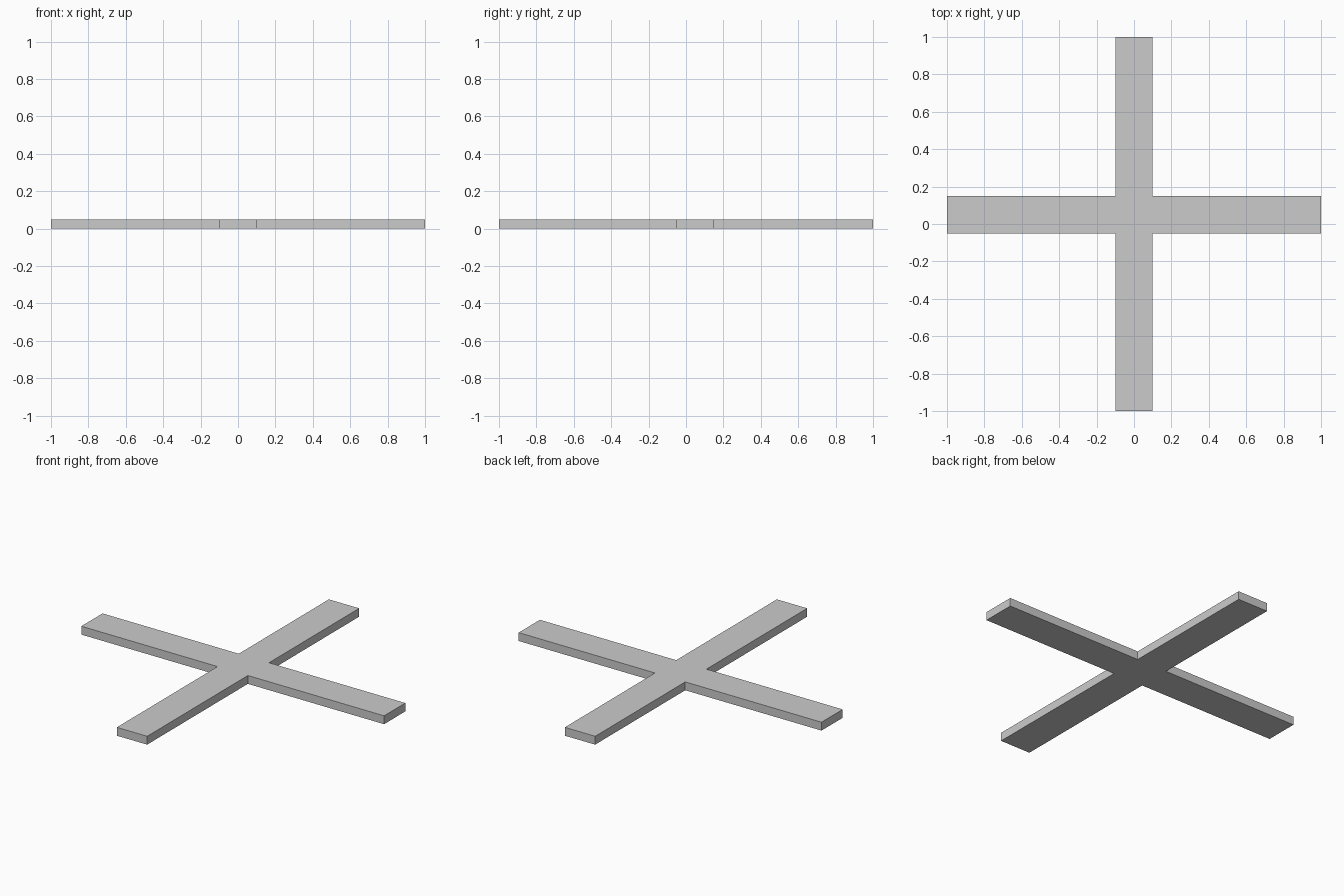
import bpy
import bmesh

if "Cube" in bpy.data.objects:
    bpy.data.objects.remove(bpy.data.objects["Cube"])

HALF_LENGTH = 1.0
HALF_WIDTH = 0.10
THICKNESS = 0.05
BAR_FRONT, BAR_BACK = -0.05, 0.15   # cross bar sits slightly behind centre

# Cross outline: right half, then mirrored to the left
right = [(HALF_WIDTH, -HALF_LENGTH), (HALF_WIDTH, BAR_FRONT),
         (HALF_LENGTH, BAR_FRONT), (HALF_LENGTH, BAR_BACK),
         (HALF_WIDTH, BAR_BACK), (HALF_WIDTH, HALF_LENGTH)]
outline = right + [(-x, y) for x, y in reversed(right)]

# Flat cross plate, extruded upwards from the ground
bm = bmesh.new()
base = bm.faces.new([bm.verts.new((x, y, 0)) for x, y in outline])
extruded = bmesh.ops.extrude_face_region(bm, geom=[base], use_keep_orig=True)
top_verts = [g for g in extruded["geom"] if isinstance(g, bmesh.types.BMVert)]
bmesh.ops.translate(bm, verts=top_verts, vec=(0, 0, THICKNESS))
bmesh.ops.recalc_face_normals(bm, faces=bm.faces)

mesh = bpy.data.meshes.new("cross_plate")
bm.to_mesh(mesh)
bm.free()
bpy.context.collection.objects.link(bpy.data.objects.new("cross_plate", mesh))
